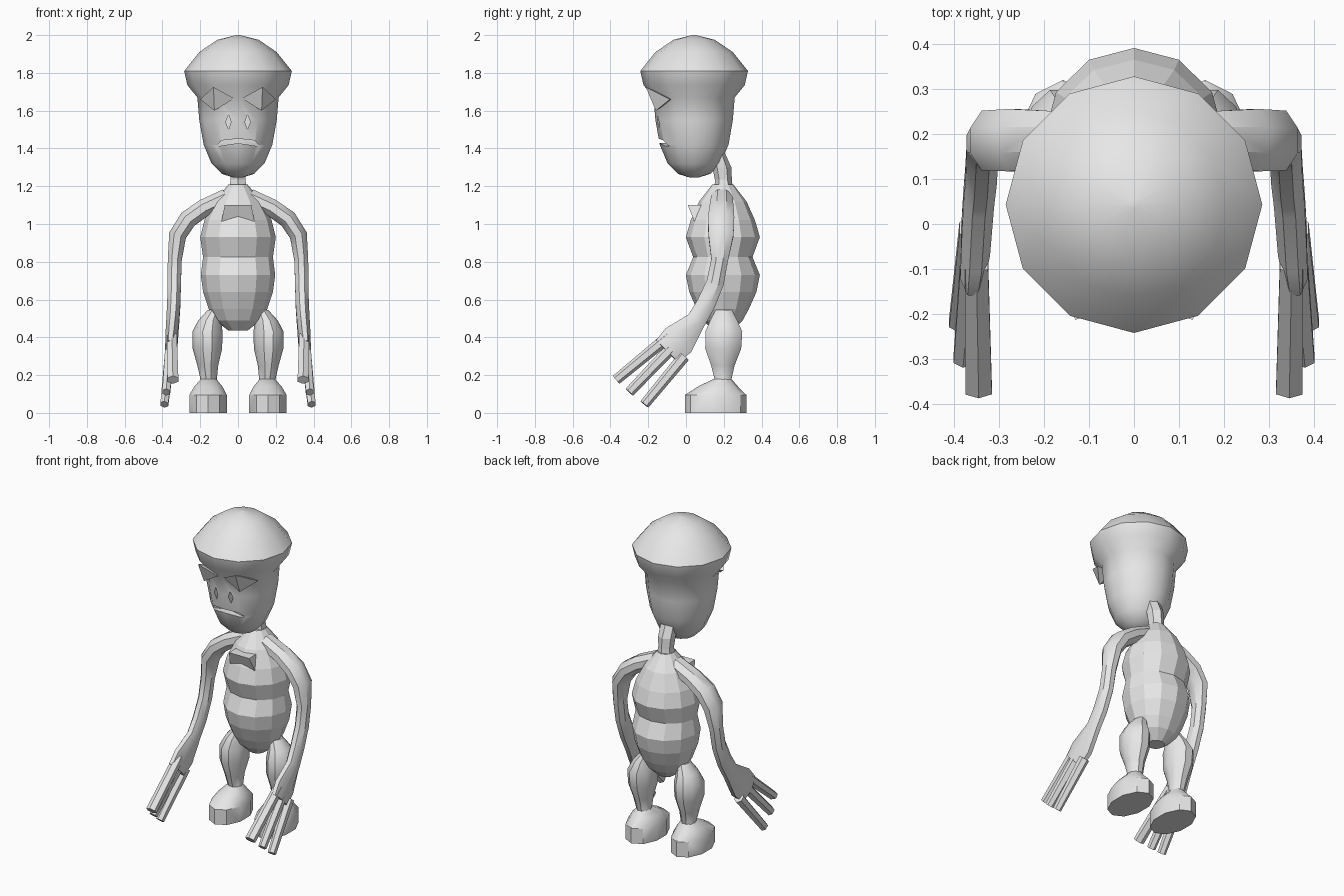
import bpy, bmesh, math
from mathutils import Vector

cube = bpy.data.objects.get("Cube")
if cube:
    bpy.data.objects.remove(cube)

grey = bpy.data.materials.new("plain grey")
grey.use_nodes = True
GREY = (0.8, 0.8, 0.8, 1)
grey.diffuse_color = GREY
grey.node_tree.nodes["Principled BSDF"].inputs["Base Color"].default_value = GREY


def finish(name, bm, smooth=None):
    """Turn a bmesh into an object, flat or smooth up to an angle in degrees."""
    bmesh.ops.recalc_face_normals(bm, faces=bm.faces)
    mesh = bpy.data.meshes.new(name)
    bm.to_mesh(mesh)
    bm.free()
    mesh.materials.append(grey)
    obj = bpy.data.objects.new(name, mesh)
    bpy.context.collection.objects.link(obj)
    if smooth:
        shade(obj, smooth)
    return obj


def activate(obj):
    bpy.ops.object.select_all(action='DESELECT')
    obj.select_set(True)
    bpy.context.view_layer.objects.active = obj


def shade(obj, degrees):
    activate(obj)
    bpy.ops.object.shade_smooth_by_angle(angle=math.radians(degrees))


def loft(name, rings, sides, smooth=None, upright=False, side=1, turn=0.0):
    """Skin elliptical rings (x, y, z, half width, half depth) along a path."""
    bm = bmesh.new()
    pts = [Vector(r[:3]) for r in rings]
    loops = []
    for i, (x, y, z, a, b) in enumerate(rings):
        t = pts[min(i + 1, len(pts) - 1)] - pts[max(i - 1, 0)]
        t = Vector((0, 0, 1)) if upright else t.normalized()
        n = Vector((1, 0, 0))
        n = (n - t * n.dot(t)).normalized()
        m = t.cross(n)
        loop = []
        for k in range(sides):
            ang = math.tau * (k + turn) / sides
            p = pts[i] + n * a * math.cos(ang) + m * b * math.sin(ang)
            loop.append(bm.verts.new((p.x * side, p.y, p.z)))
        loops.append(loop)
    for lo, hi in zip(loops, loops[1:]):
        for k in range(sides):
            j = (k + 1) % sides
            bm.faces.new((lo[k], lo[j], hi[j], hi[k]))
    bm.faces.new(loops[0])
    bm.faces.new(loops[-1])
    return finish(name, bm, smooth)


def prism(name, outline, y0, y1):
    """Extrude a front outline (x, z) from y0 to y1."""
    bm = bmesh.new()
    front = [bm.verts.new((x, y0, z)) for x, z in outline]
    back = [bm.verts.new((x, y1, z)) for x, z in outline]
    bm.faces.new(front)
    bm.faces.new(back)
    for k in range(len(front)):
        j = (k + 1) % len(front)
        bm.faces.new((front[k], front[j], back[j], back[k]))
    return finish(name, bm)


def hull(name, points, side=1):
    bm = bmesh.new()
    for x, y, z in points:
        bm.verts.new((x * side, y, z))
    bmesh.ops.convex_hull(bm, input=bm.verts)
    return finish(name, bm)


def carve(obj, cutter):
    mod = obj.modifiers.new("cut", 'BOOLEAN')
    mod.object = cutter
    mod.operation = 'DIFFERENCE'
    mod.solver = 'EXACT'
    activate(obj)
    bpy.ops.object.modifier_apply(modifier=mod.name)
    bpy.data.objects.remove(cutter)


# Head: narrow jaw under a wide overhanging dome
head_profile = [(1.245, .02), (1.265, .085), (1.32, .14), (1.42, .182), (1.55, .205),
                (1.67, .215), (1.735, .268), (1.81, .285), (1.91, .205),
                (1.975, .11), (2.0, .01)]
head = loft("head", [(0, .043, z, r, r) for z, r in head_profile], 12, upright=True)

# Mouth and nostrils cut into the face
half = [(.09, 1.442), (.115, 1.41), (.055, 1.42)]
mouth = [(0, 1.452)] + half + [(0, 1.428)] + [(-x, z) for x, z in reversed(half)]
carve(head, prism("mouth_cutter", mouth, -.3, -.09))
for s in (1, -1):
    nostril = [(s * .05, 1.58), (s * .065, 1.54), (s * .05, 1.5), (s * .037, 1.54)]
    carve(head, prism("nostril_cutter", nostril, -.3, -.11))
shade(head, 50)

# Neck
loft("neck", [(0, .2, 1.16, .06, .05), (0, .198, 1.235, .045, .045),
              (0, .19, 1.3, .05, .05), (0, .165, 1.39, .05, .035)], 6, upright=True, turn=.5)

# Torso: two faceted bulges with a pinched waist
torso_rings = [(.435, .05, .05), (.49, .12, .105), (.55, .155, .138), (.64, .185, .178),
               (.73, .197, .196), (.825, .185, .157), (.93, .2, .196),
               (1.02, .178, .17), (1.12, .125, .125), (1.21, .05, .055)]
loft("torso", [(0, .195, z, a, b) for z, a, b in torso_rings], 12, upright=True)

# Chest plate with a flat shelf on top
hull("chest_plate", [(x * s, y, z) for s in (1, -1) for x, y, z in
                     ((.07, .01, 1.1), (.09, .05, 1.0), (.07, .13, 1.1), (.09, .13, 1.0))])

for s, label in ((1, "left_"), (-1, "right_")):
    # Slanted eye wedge, standing out at its upper corner
    hull(label + "eye", [(.02, -.172, 1.665), (.13, -.213, 1.725), (.2, -.085, 1.66),
                         (.125, -.16, 1.6), (.09, -.06, 1.66)], s)

    # Arm, ending in a flattened palm
    loft(label + "arm", [(.06, .19, 1.14, .05, .06), (.18, .188, 1.085, .05, .068),
                         (.265, .186, 1.025, .052, .075), (.32, .185, .94, .05, .072),
                         (.335, .178, .81, .04, .048), (.337, .155, .69, .038, .05),
                         (.34, .105, .575, .038, .054), (.345, .055, .49, .037, .056),
                         (.352, -.04, .385, .035, .1), (.358, -.1, .325, .03, .09)],
         8, 35, side=s, turn=.5)

    # Three fingers fanned forward and down
    fingers = [((.35, -.09, .405), (.345, -.37, .175)),
               ((.358, -.06, .36), (.38, -.3, .11)),
               ((.362, -.01, .3), (.39, -.22, .045))]
    for i, (base, tip) in enumerate(fingers):
        thick = .034 if i == 0 else .024
        loft(f"{label}finger_{i + 1}", [(*base, .03, .032), (*tip, thick, .027)],
             6, side=s, turn=.5)

    # Leg with a bulging thigh and thin ankle
    loft(label + "leg", [(.125, .2, .545, .035, .045), (.15, .2, .49, .06, .075),
                         (.162, .2, .43, .08, .103), (.162, .197, .34, .078, .1),
                         (.16, .195, .25, .055, .065), (.155, .196, .17, .042, .045),
                         (.155, .19, .12, .06, .075)], 10, 35, upright=True, side=s)

    # Foot: oval slab that slopes up to the ankle
    loft(label + "foot", [(.158, .157, 0, .104, .163), (.158, .157, .095, .104, .163),
                          (.157, .17, .14, .078, .105), (.155, .193, .18, .042, .047)],
         10, 35, upright=True, side=s, turn=.5)
